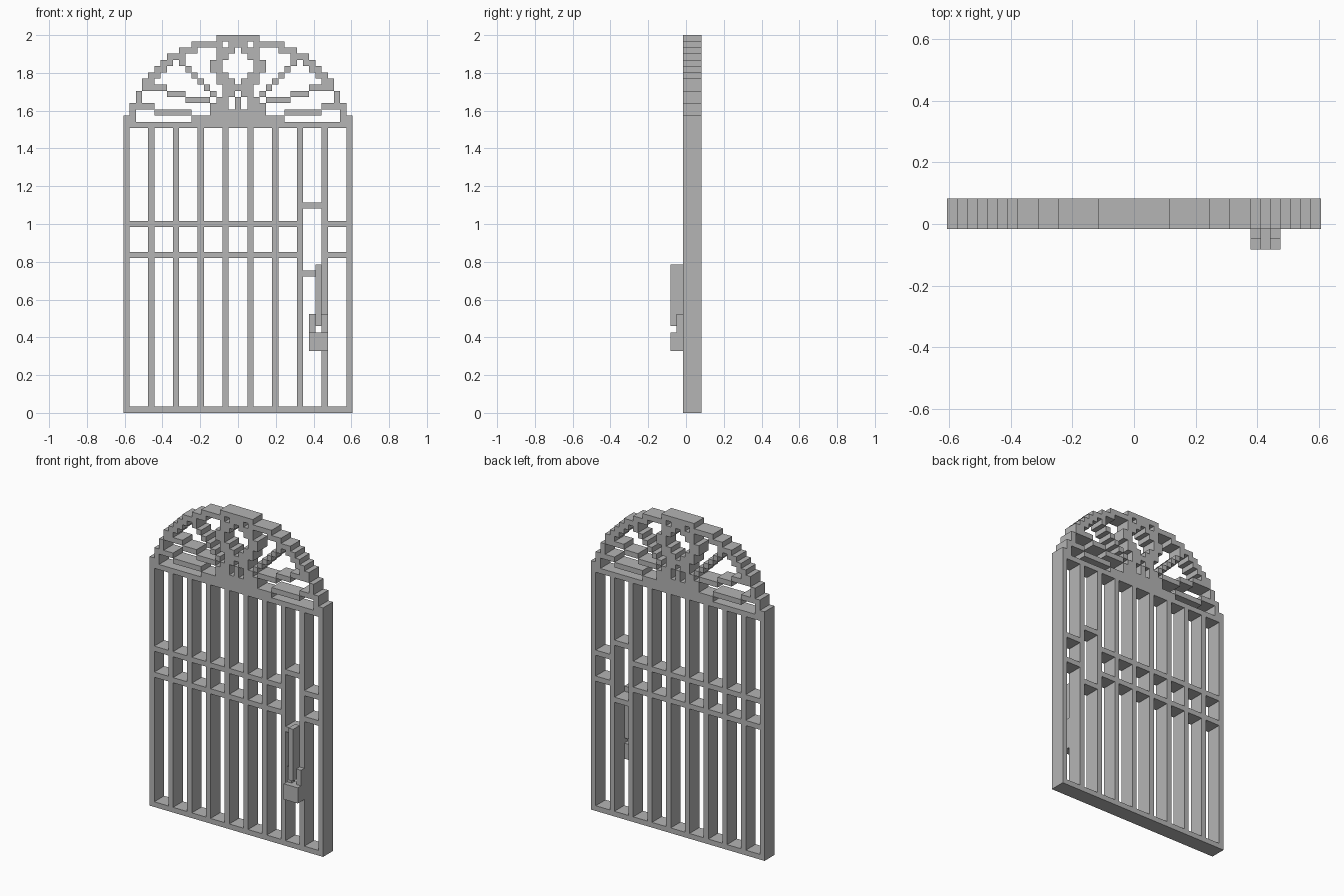
import bpy
import bmesh

if "Cube" in bpy.data.objects:
    bpy.data.objects.remove(bpy.data.objects["Cube"], do_unlink=True)

V = 2 / 61           # size of one block
COLS = 37            # gate width in blocks
LAST = COLS - 1
GATE = (0, 3)        # depth layers of the gate itself

iron = bpy.data.materials.new("plain grey iron")
iron.use_nodes = True
grey = (0.46, 0.46, 0.46, 1)
iron.diffuse_color = grey
iron.node_tree.nodes["Principled BSDF"].inputs["Base Color"].default_value = grey


def build(name, boxes, mirror=False):
    """Make one object of boxes: (first col, last col, first row, last row, [layers])."""
    bm = bmesh.new()
    if mirror:
        boxes = boxes + [(LAST - b[1], LAST - b[0], *b[2:]) for b in boxes if b[0] + b[1] != LAST]
    for c0, c1, r0, r1, *depth in boxes:
        y0, y1 = depth[0] if depth else GATE
        lo = ((c0 - COLS / 2) * V, (y0 - 0.5) * V, r0 * V)
        hi = ((c1 + 1 - COLS / 2) * V, (y1 - 0.5) * V, (r1 + 1) * V)
        for v in bmesh.ops.create_cube(bm, size=1)["verts"]:
            v.co = [hi[i] if v.co[i] > 0 else lo[i] for i in range(3)]
    mesh = bpy.data.meshes.new(name)
    bm.to_mesh(mesh)
    bm.free()
    mesh.materials.append(iron)
    obj = bpy.data.objects.new(name, mesh)
    bpy.context.collection.objects.link(obj)
    return obj


# Outer frame and upright bars
build("frame_sides", [(0, 0, 0, 47)], mirror=True)
build("frame_rails", [(0, LAST, 0, 0), (0, LAST, 46, 46)])
build("upright_bars", [(c, c, 1, 45) for c in range(4, LAST, 4)])

# Cross bars, stepped around the lock bay
build("cross_bars", [(a, b, r, r) for r in (25, 30) for a, b in ((1, 27), (33, 35))])
build("lock_bay_bars", [(29, 31, r, r) for r in (22, 33)])

# Handle lever and the cradle it drops into
build("handle_lever", [(31, 31, 14, 23, (-2, 0))])
build("lock_block", [(30, 32, 10, 12, (-2, 0))])
build("lock_prongs", [(c, c, 13, 15, (-1, 0)) for c in (30, 32)])

# Stepped arch rim: column, lowest row, top row
rim = [(1, 47, 49), (2, 49, 51), (3, 52, 53), (4, 53, 54), (5, 54, 55), (6, 55, 56),
       (7, 56, 57), (8, 57, 57), (9, 57, 58), (10, 58, 58), (11, 58, 59)]
build("arch_rim", [(c, c, a, b) for c, a, b in rim] + [(12, 15, 59, 59)], mirror=True)
build("arch_crown", [(15, 21, 60, 60), (17, 19, 59, 59)])

# Base of the fan: hub, side bars and corner ledges
build("fan_hub", [(14, 22, 48, 48), (11, 25, 47, 47)])
build("fan_base_bars", [(5, 10, 48, 48), (3, 4, 49, 49)], mirror=True)

# Fan spokes
build("upper_spokes", [(9 + i, 9 + i, 56 - i, 56 - i) for i in range(7)], mirror=True)
build("lower_spokes", [(4, 6, 52, 52), (7, 9, 51, 51), (10, 13, 50, 50), (14, 15, 49, 49)],
      mirror=True)

# Central heart with a diamond opening, on a twin stem
heart = [(15, 17, 58, 58), (15, 16, 57, 57), (14, 15, 55, 56), (15, 16, 54, 54),
         (15, 17, 53, 53), (16, 18, 52, 52), (16, 17, 51, 51)]
build("heart_ornament", heart, mirror=True)
build("heart_stems", [(16, 16, 49, 50), (18, 18, 49, 50)], mirror=True)
